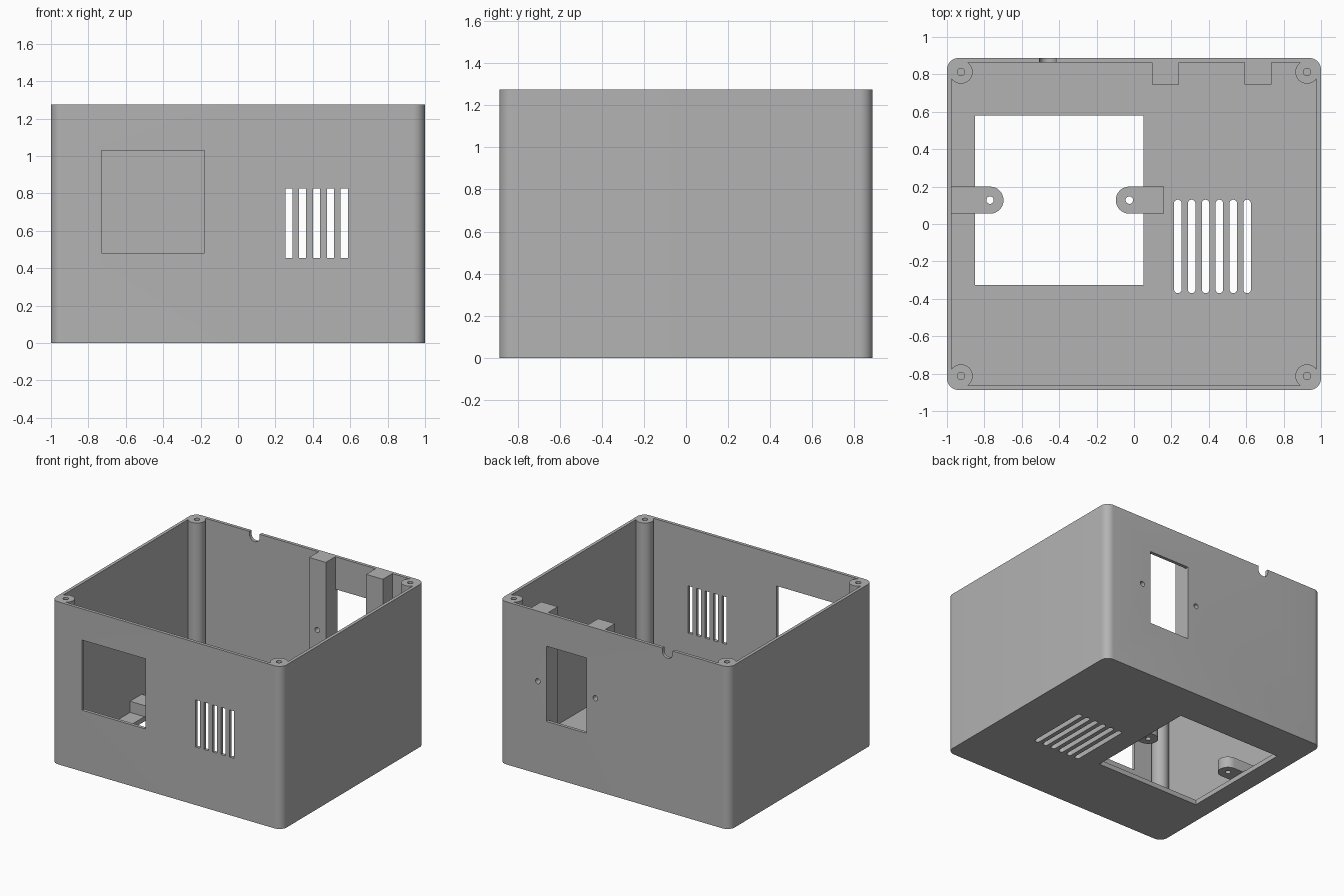
import bpy, bmesh, math
from mathutils import Matrix

if "Cube" in bpy.data.objects:
    bpy.data.objects.remove(bpy.data.objects["Cube"])

W, D, H = 1.0, 0.8875, 1.275        # half width, half depth, height
WALL, FLOOR = 0.025, 0.0375
POST_X, POST_Y, POST_R = 0.925, 0.8125, 0.0625
HOLE_R = 0.02
SOCKET_Z = 0.725

grey = bpy.data.materials.new("plain grey")
grey.diffuse_color = (0.45, 0.45, 0.45, 1)
grey.use_nodes = True
grey.node_tree.nodes["Principled BSDF"].inputs["Base Color"].default_value = grey.diffuse_color


def arc(cx, cy, r, a0, a1, n=16):
    return [(cx + r * math.cos(math.radians(a0 + (a1 - a0) * i / n)),
             cy + r * math.sin(math.radians(a0 + (a1 - a0) * i / n))) for i in range(n + 1)]


def prism(name, pts, lo, hi, along_y=False):
    """Extrude a 2D outline along z, or an (x, z) outline along y."""
    bm = bmesh.new()
    face = bm.faces.new([bm.verts.new((x, y, lo)) for x, y in pts])
    up = bmesh.ops.extrude_face_region(bm, geom=[face])["geom"]
    bmesh.ops.translate(bm, vec=(0, 0, hi - lo),
                        verts=[v for v in up if isinstance(v, bmesh.types.BMVert)])
    if along_y:
        bm.transform(Matrix(((1, 0, 0, 0), (0, 0, 1, 0), (0, 1, 0, 0), (0, 0, 0, 1))))
    bmesh.ops.recalc_face_normals(bm, faces=bm.faces)
    me = bpy.data.meshes.new(name)
    bm.to_mesh(me)
    bm.free()
    me.materials.append(grey)
    ob = bpy.data.objects.new(name, me)
    bpy.context.collection.objects.link(ob)
    return ob


def rect(x0, x1, y0, y1):
    return [(x0, y0), (x1, y0), (x1, y1), (x0, y1)]


def circle(x, y, r):
    return arc(x, y, r, 0, 360, 24)[:-1]


def slot(x, y0, y1, r):
    return arc(x, y1 - r, r, 0, 180) + arc(x, y0 + r, r, 180, 360)


def cut(ob, pts, lo, hi, along_y=False):
    cutter = prism("cutter", pts, lo, hi, along_y)
    cutter.hide_render = True
    mod = ob.modifiers.new("cut", 'BOOLEAN')
    mod.operation, mod.solver, mod.object = 'DIFFERENCE', 'EXACT', cutter
    bpy.context.view_layer.objects.active = ob
    bpy.ops.object.modifier_apply(modifier=mod.name)
    bpy.data.objects.remove(cutter)


def smooth(ob):
    bpy.ops.object.select_all(action='DESELECT')
    ob.select_set(True)
    bpy.context.view_layer.objects.active = ob
    bpy.ops.object.shade_smooth_by_angle(angle=math.radians(30))


# Outer shell with rounded vertical corners
R = 0.0625
outline = []
for sx, sy, a in ((1, 1, 0), (-1, 1, 90), (-1, -1, 180), (1, -1, 270)):
    outline += arc(sx * (W - R), sy * (D - R), R, a, a + 90, 10)
shell = prism("enclosure_shell", outline, 0, H)

# Cavity outline leaves the corner screw posts and the two socket posts standing
quarter = arc(POST_X, POST_Y, POST_R, -36.87, -233.13, 20)
cavity = list(quarter)
for x in (0.735, 0.24):
    w = 0.145
    cavity += [(x, D - WALL), (x, 0.745), (x - w, 0.745), (x - w, D - WALL)]
cavity += [(-x, y) for x, y in reversed(quarter)]
cavity += [(-x, -y) for x, y in quarter]
cavity += [(x, -y) for x, y in reversed(quarter)]
cut(shell, cavity, FLOOR, H + 0.1)

# Blind screw holes in the corner posts
for sx in (-1, 1):
    for sy in (-1, 1):
        cut(shell, circle(sx * POST_X, sy * POST_Y, HOLE_R), H - 0.25, H + 0.1)

# Front display window and vents
cut(shell, rect(-0.73, -0.18, 0.48, 1.03), -1, -0.8, True)
for i in range(5):
    x = 0.272 + 0.074 * i
    cut(shell, rect(x - 0.0188, x + 0.0188, 0.455, 0.825), -1, -0.8, True)

# Rear socket opening, its screw holes and the cable notch
cut(shell, rect(0.24, 0.59, 0.43, 1.02), 0.8, 1, True)
for x in (0.165, 0.665):
    cut(shell, circle(x, SOCKET_Z, HOLE_R), 0.7, 1, True)
cut(shell, arc(-0.46, 1.25, 0.044, 180, 360) + [(-0.416, H + 0.1), (-0.504, H + 0.1)], 0.8, 1, True)

# Floor opening and rounded floor vents
cut(shell, rect(-0.85, 0.05, -0.325, 0.58), -0.1, 0.1)
for i in range(6):
    cut(shell, slot(0.234 + 0.0742 * i, -0.37, 0.13, 0.02), -0.1, 0.1)
smooth(shell)

# Mounting tabs reaching over the floor opening
TY, TR = 0.1275, 0.0725
for name, cx, root, a in (("left_mounting_tab", -0.77, -0.98, -90),
                          ("right_mounting_tab", -0.025, 0.16, 90)):
    end = arc(cx, TY, TR, a, a + 180)
    tab = prism(name, end + [(root, end[-1][1]), (root, end[0][1])], FLOOR, 0.125)
    cut(tab, circle(cx, TY, HOLE_R), 0, 0.2)
    smooth(tab)
